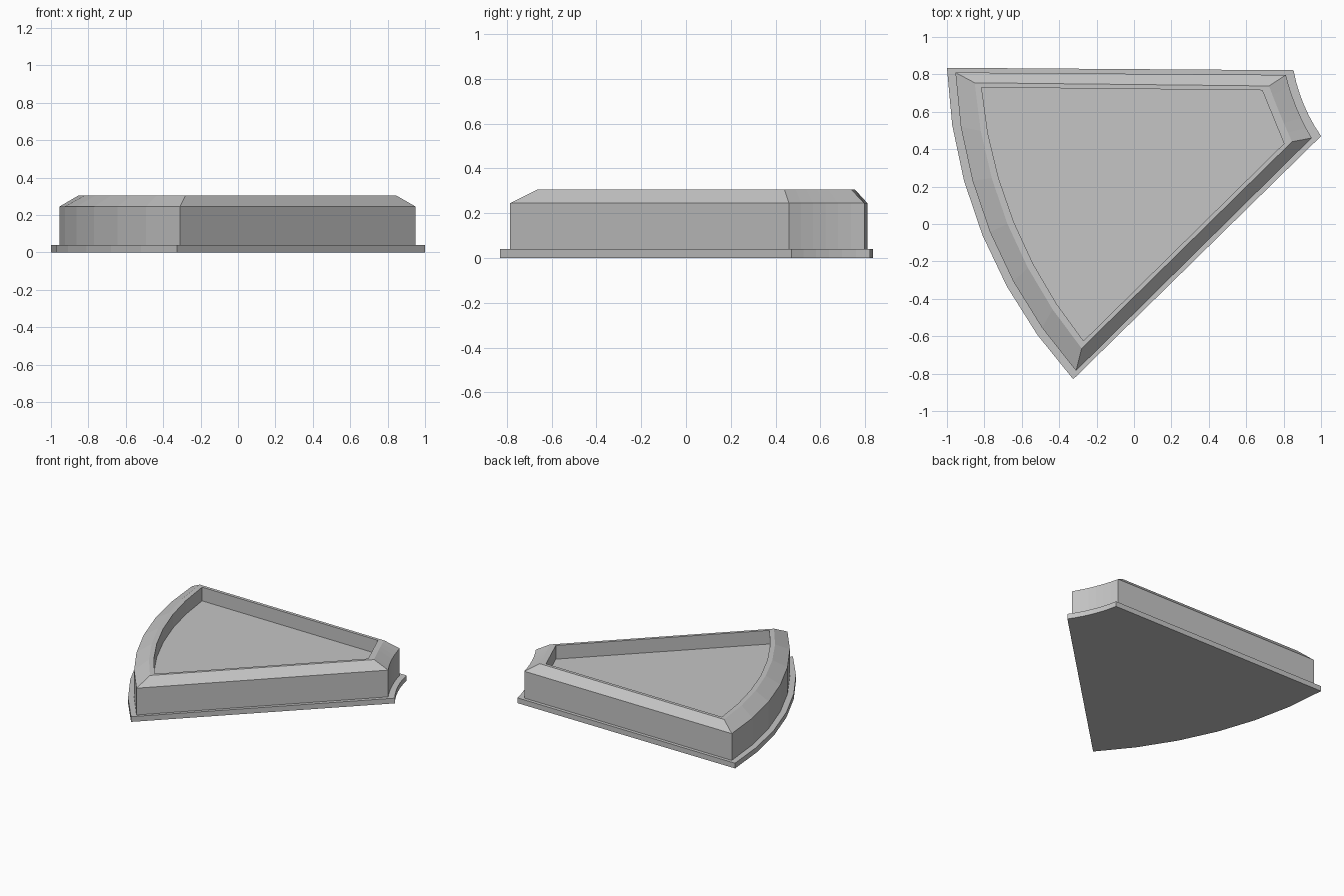
import bpy
import bmesh
from math import atan2, cos, sin, hypot, tau
from mathutils import Vector

cube = bpy.data.objects.get("Cube")
if cube:
    bpy.data.objects.remove(cube, do_unlink=True)

grey = bpy.data.materials.new("plain grey")
grey.use_nodes = True
colour = (0.56, 0.56, 0.56, 1)
grey.diffuse_color = colour
next(n for n in grey.node_tree.nodes
     if n.type == 'BSDF_PRINCIPLED').inputs["Base Color"].default_value = colour

CENTRE = Vector((1.353, 0.816))   # common centre of both curved sides
STEPS = 6                         # facets on each curved side
SAG = 0.018                       # curved sides are slightly flatter than circles


def arc(start, end):
    """Faceted arc between two corners, swept about the wedge centre."""
    a, b = Vector(start) - CENTRE, Vector(end) - CENTRE
    angle_a, angle_b = atan2(a.y, a.x) % tau, atan2(b.y, b.x) % tau
    ra, rb = hypot(*a), hypot(*b)
    points = []
    for i in range(STEPS + 1):
        t = i / STEPS
        r = ra + (rb - ra) * t - SAG * 4 * t * (1 - t)
        angle = angle_a + (angle_b - angle_a) * t
        points.append(CENTRE + Vector((cos(angle), sin(angle))) * r)
    return points


def outline(back_wide, front_wide, front_narrow, back_narrow):
    return arc(back_wide, front_wide) + arc(front_narrow, back_narrow)


def loft(name, levels):
    """Stack outlines at given heights and cap both ends with quad strips."""
    bm = bmesh.new()
    rings = [[bm.verts.new((p.x, p.y, z)) for p in shape] for shape, z in levels]
    n = len(rings[0])
    for low, high in zip(rings, rings[1:]):
        for i in range(n):
            j = (i + 1) % n
            bm.faces.new((low[i], low[j], high[j], high[i]))
    for ring in (rings[0], rings[-1]):
        for i in range(STEPS):
            bm.faces.new((ring[i], ring[i + 1], ring[n - 2 - i], ring[n - 1 - i]))
    bmesh.ops.recalc_face_normals(bm, faces=bm.faces)
    mesh = bpy.data.meshes.new(name)
    bm.to_mesh(mesh)
    bm.free()
    mesh.materials.append(grey)
    obj = bpy.data.objects.new(name, mesh)
    bpy.context.collection.objects.link(obj)
    return obj


base = outline((-1, 0.835), (-0.325, -0.83), (1, 0.47), (0.853, 0.822))
wall = outline((-0.955, 0.81), (-0.31, -0.785), (0.95, 0.46), (0.812, 0.797))
rim = outline((-0.852, 0.755), (-0.28, -0.665), (0.845, 0.44), (0.722, 0.738))
well = outline((-0.815, 0.73), (-0.27, -0.625), (0.802, 0.43), (0.685, 0.715))

# Thin flange at the bottom
loft("base_plate", [(base, 0), (base, 0.04)])

# Wall with sloped shoulder, narrow flat rim and recessed floor
loft("walled_tray", [(wall, 0.04), (wall, 0.245), (rim, 0.305),
                     (well, 0.305), (well, 0.2)])
